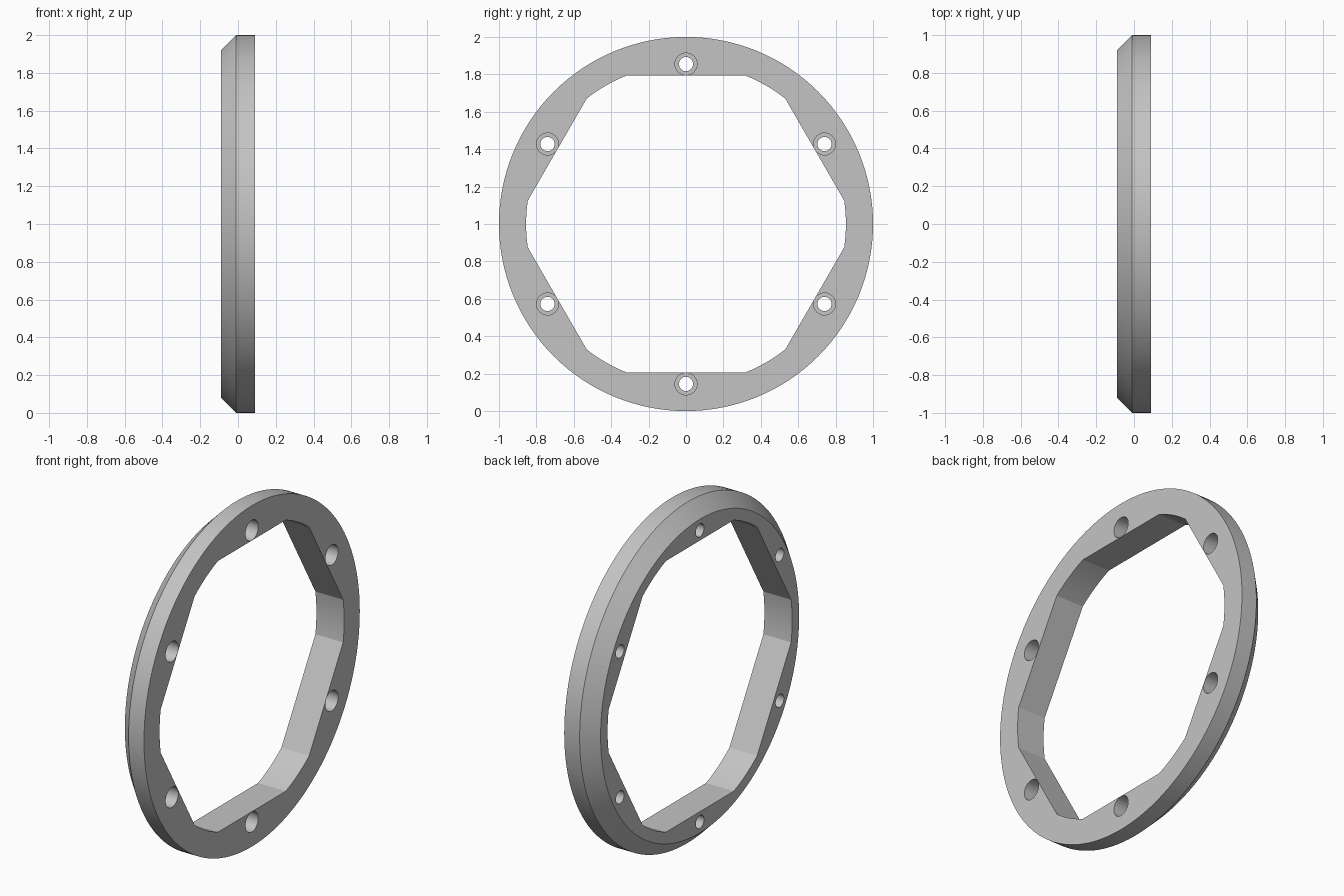
import bpy, bmesh
from math import sin, cos, pi, acos, radians

cube = bpy.data.objects.get("Cube")
if cube:
    bpy.data.objects.remove(cube, do_unlink=True)

HALF = 0.09        # half thickness along x
SHOULDER = -0.01   # where the outer bevel begins
BOLT_RADIUS = 0.855
CORNER_RADIUS = 0.855
FLAT_RADIUS = 0.795

grey = bpy.data.materials.new("light_grey")
grey.use_nodes = True
colour = (0.55, 0.55, 0.55, 1)
grey.diffuse_color = colour
grey.node_tree.nodes["Principled BSDF"].inputs["Base Color"].default_value = colour


def circle(r, count, y=0, z=0):
    return [(y + r * cos(2 * pi * i / count), z + r * sin(2 * pi * i / count))
            for i in range(count)]


def loft(name, sections):
    """Closed solid through (x, outline) sections along the x axis."""
    bm = bmesh.new()
    rings = [[bm.verts.new((x, y, z + 1)) for y, z in outline] for x, outline in sections]
    for a, b in zip(rings, rings[1:]):
        n = len(a)
        for i in range(n):
            j = (i + 1) % n
            bm.faces.new((a[i], a[j], b[j], b[i]))
    bm.faces.new(rings[0])
    bm.faces.new(rings[-1])
    bmesh.ops.recalc_face_normals(bm, faces=bm.faces)
    mesh = bpy.data.meshes.new(name)
    bm.to_mesh(mesh)
    bm.free()
    mesh.materials.append(grey)
    obj = bpy.data.objects.new(name, mesh)
    bpy.context.collection.objects.link(obj)
    return obj


# Bevelled disc
ring = loft("flange_ring", [(-HALF, circle(0.92, 128)),
                            (SHOULDER, circle(1, 128)),
                            (HALF, circle(1, 128))])

# Opening: six flats joined by short arcs centred between them
half_arc = pi / 6 - acos(FLAT_RADIUS / CORNER_RADIUS)
opening = []
for k in range(6):
    for s in range(-3, 4):
        a = k * pi / 3 + half_arc * s / 3
        opening.append((CORNER_RADIUS * cos(a), CORNER_RADIUS * sin(a)))
cutters = [loft("opening_cutter", [(-0.2, opening), (0.2, opening)])]

# Six counterbored bolt holes
for k in range(6):
    a = pi / 6 + k * pi / 3
    y, z = BOLT_RADIUS * cos(a), BOLT_RADIUS * sin(a)
    bore, head = circle(0.038, 32, y, z), circle(0.059, 32, y, z)
    cutters.append(loft("bolt_cutter", [(-0.2, bore), (SHOULDER, bore),
                                        (SHOULDER, head), (0.2, head)]))

bpy.ops.object.select_all(action='DESELECT')
bpy.context.view_layer.objects.active = ring
ring.select_set(True)
for cutter in cutters:
    cutter.hide_render = True
    mod = ring.modifiers.new("cut", 'BOOLEAN')
    mod.operation = 'DIFFERENCE'
    mod.solver = 'EXACT'
    mod.object = cutter
    bpy.ops.object.modifier_apply(modifier=mod.name)
    bpy.data.objects.remove(cutter, do_unlink=True)

bpy.ops.object.shade_smooth_by_angle(angle=radians(15))
